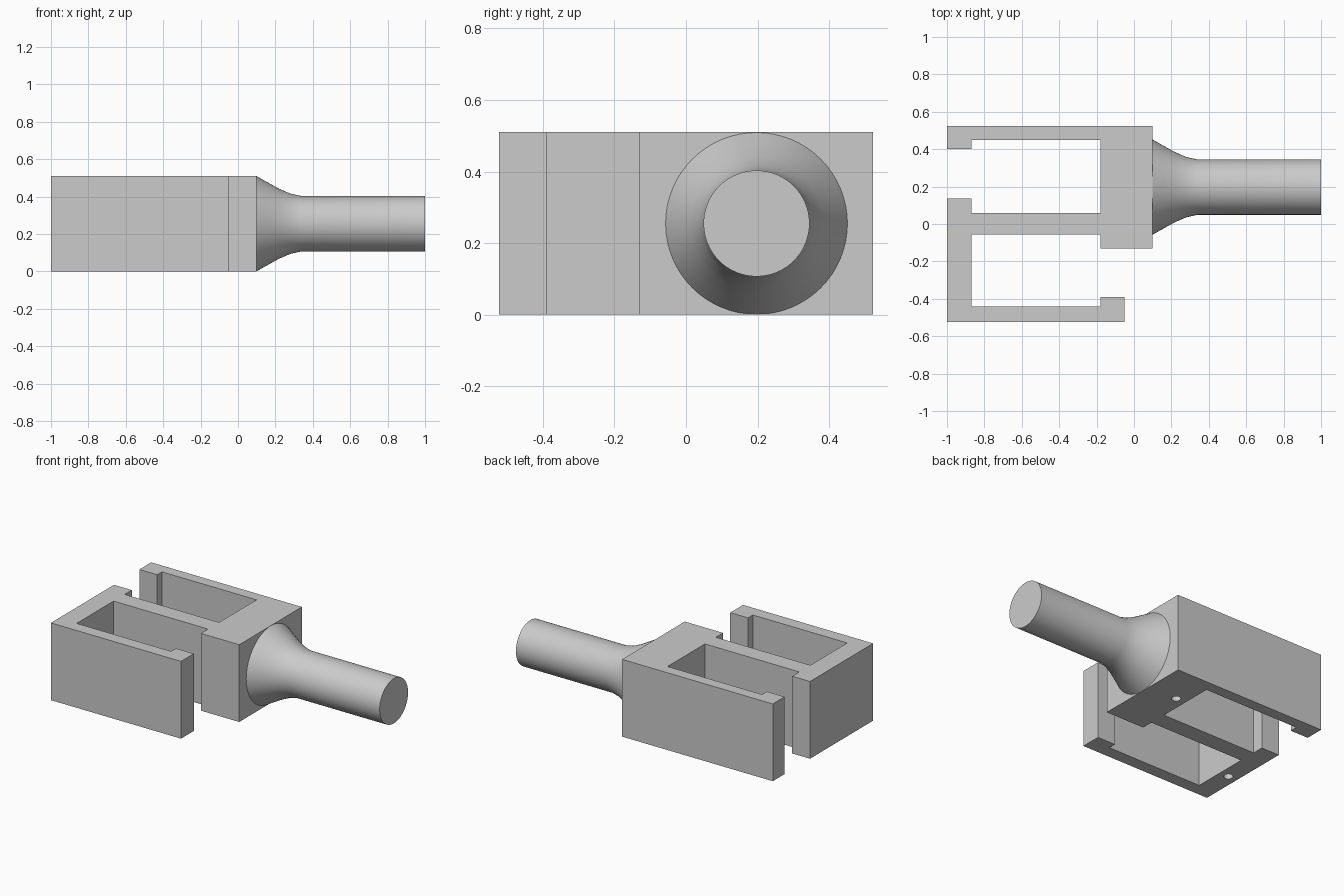
import bpy
import bmesh
from math import radians
from mathutils import Matrix, Vector

if "Cube" in bpy.data.objects:
    bpy.data.objects.remove(bpy.data.objects["Cube"], do_unlink=True)

HEIGHT = 0.51
SHAFT_Y = 0.197

# Single plain grey finish
grey = bpy.data.materials.new("plain_grey")
grey.use_nodes = True
colour = (0.6, 0.6, 0.6, 1)
grey.diffuse_color = colour
grey.node_tree.nodes["Principled BSDF"].inputs["Base Color"].default_value = colour


def make_object(name, bm):
    """Turn a bmesh into a grey object in the scene."""
    bmesh.ops.recalc_face_normals(bm, faces=bm.faces)
    mesh = bpy.data.meshes.new(name)
    bm.to_mesh(mesh)
    bm.free()
    mesh.materials.append(grey)
    obj = bpy.data.objects.new(name, mesh)
    bpy.context.collection.objects.link(obj)
    return obj


def extruded_plate(name, outline, height):
    """Extrude a flat outline upward from the ground."""
    bm = bmesh.new()
    face = bm.faces.new([bm.verts.new((x, y, 0)) for x, y in outline])
    extruded = bmesh.ops.extrude_face_region(bm, geom=[face])["geom"]
    top = [v for v in extruded if isinstance(v, bmesh.types.BMVert)]
    bmesh.ops.translate(bm, verts=top, vec=(0, 0, height))
    return make_object(name, bm)


def lathe_along_x(name, profile, centre, segments):
    """Spin an (x, radius) profile about the x direction."""
    bm = bmesh.new()
    verts = [bm.verts.new(centre + Vector((x, 0, r))) for x, r in profile]
    edges = [bm.edges.new(pair) for pair in zip(verts, verts[1:])]
    bmesh.ops.spin(bm, geom=verts + edges, cent=centre, axis=(1, 0, 0),
                   angle=radians(360), steps=segments, use_duplicate=False)
    bmesh.ops.remove_doubles(bm, verts=bm.verts, dist=0.0001)
    return make_object(name, bm)


def drill_hole(body, name, x, y, radius, depth):
    """Cut a blind round hole into the underside of a body."""
    bm = bmesh.new()
    bmesh.ops.create_cone(bm, cap_ends=True, segments=24, radius1=radius,
                          radius2=radius, depth=2 * depth,
                          matrix=Matrix.Translation((x, y, 0)))
    cutter = make_object(name, bm)
    cutter.hide_render = True
    cutter.hide_viewport = True
    cutter.display_type = 'WIRE'
    cut = body.modifiers.new(name, 'BOOLEAN')
    cut.operation = 'DIFFERENCE'
    cut.solver = 'EXACT'
    cut.object = cutter


# Stepped clamp body: two offset slots, each with a hooked open side
left, inner, slot_end, right = -1, -0.87, -0.18, 0.1
front, back = -0.523, 0.523
outline = [
    # front arm and its lip
    (left, front), (-0.05, front), (-0.05, -0.39), (slot_end, -0.39),
    (slot_end, -0.44), (inner, -0.44),
    # middle wall and the solid block
    (inner, -0.055), (slot_end, -0.055), (slot_end, -0.13), (right, -0.13),
    (right, back),
    # back arm and its lip
    (left, back), (left, 0.4), (inner, 0.4), (inner, 0.45),
    (slot_end, 0.45), (slot_end, 0.06),
    # stub beside the back opening
    (inner, 0.06), (inner, 0.135), (left, 0.135),
]
body = extruded_plate("clamp_body", outline, HEIGHT)

# Small blind holes under the block and the end wall
drill_hole(body, "block_hole_cutter", -0.11, 0.255, 0.028, 0.2)
drill_hole(body, "end_wall_hole_cutter", -0.935, -0.25, 0.028, 0.2)

# Flared neck running into the round shaft
centre = Vector((0, SHAFT_Y, HEIGHT / 2))
profile = [(right, 0), (right, 0.254), (0.16, 0.22), (0.22, 0.187),
           (0.28, 0.161), (0.34, 0.148), (1, 0.148), (1, 0)]
shaft = lathe_along_x("flared_shaft", profile, centre, 64)

bpy.ops.object.select_all(action='DESELECT')
shaft.select_set(True)
bpy.context.view_layer.objects.active = shaft
bpy.ops.object.shade_smooth_by_angle(angle=radians(30))
